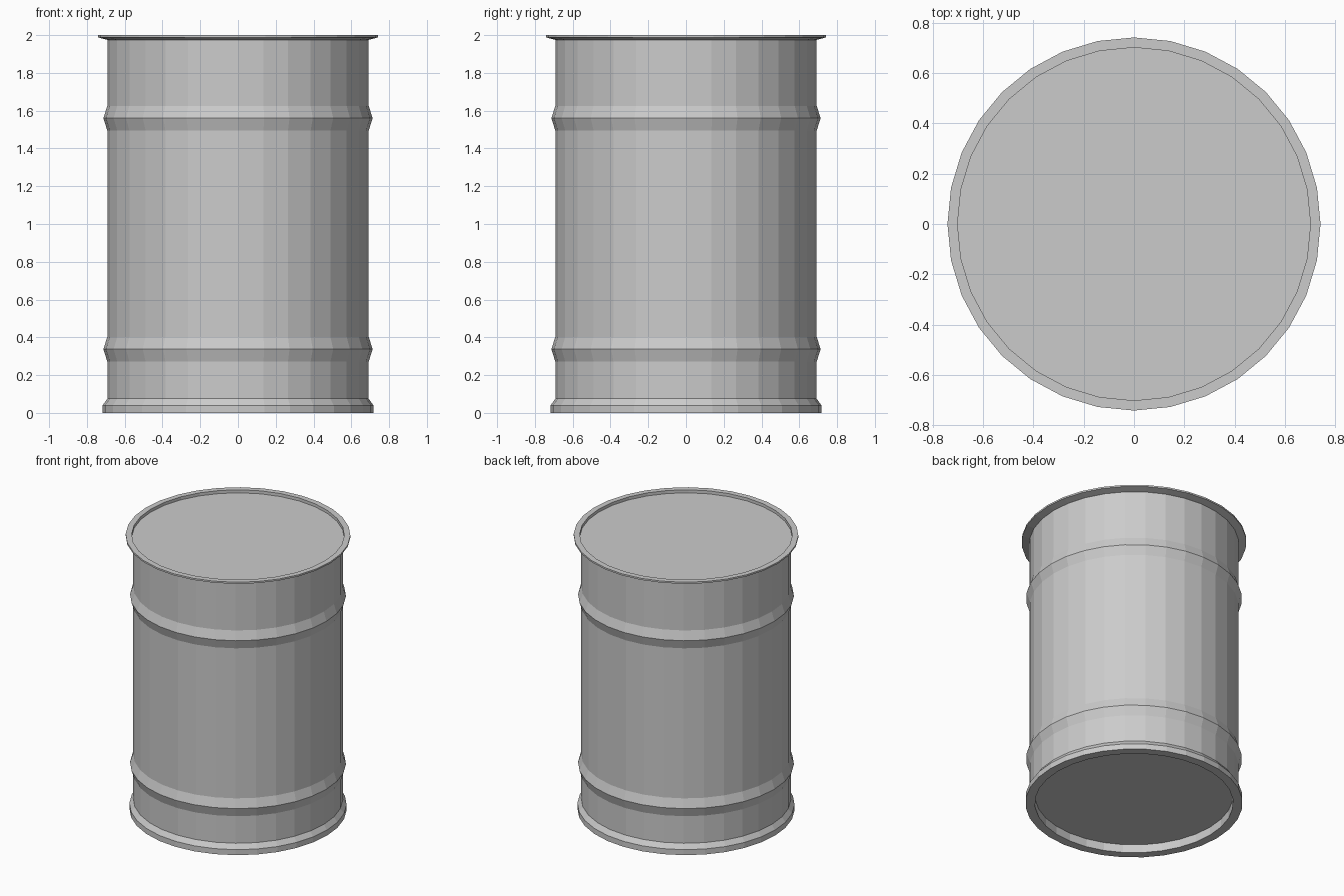
import bpy, bmesh, math

if "Cube" in bpy.data.objects:
    bpy.data.objects.remove(bpy.data.objects["Cube"])

SIDES = 32
BODY, RIB, RIM = 0.692, 0.713, 0.742


def rib(z):
    # Raised hoop with a sharp ridge
    return [(BODY, z - 0.065), (RIB, z), (BODY, z + 0.065)]


# Half profile (radius, height) from bottom panel, up the wall, to the lid
profile = [(0.655, 0.06), (0.655, 0.0),               # recessed bottom
           (0.717, 0.0), (0.717, 0.04), (BODY, 0.075),  # foot ring
           *rib(0.337), *rib(1.56),                   # hoops
           (BODY, 1.975), (RIM, 1.988), (RIM, 2.0),   # top lip
           (0.702, 2.0), (0.702, 1.978)]              # recessed lid

# Barrel shell: stack of rings joined by flat quads, capped at both ends
bm = bmesh.new()
rings = []
for r, z in profile:
    rings.append([bm.verts.new((r * math.cos(2 * math.pi * i / SIDES),
                                r * math.sin(2 * math.pi * i / SIDES), z))
                  for i in range(SIDES)])
for a, b in zip(rings, rings[1:]):
    for i in range(SIDES):
        j = (i + 1) % SIDES
        bm.faces.new((a[i], a[j], b[j], b[i]))
bm.faces.new(rings[0][::-1])
bm.faces.new(rings[-1])
bmesh.ops.recalc_face_normals(bm, faces=bm.faces)

mesh = bpy.data.meshes.new("barrel")
bm.to_mesh(mesh)
bm.free()
bpy.context.collection.objects.link(bpy.data.objects.new("barrel", mesh))
